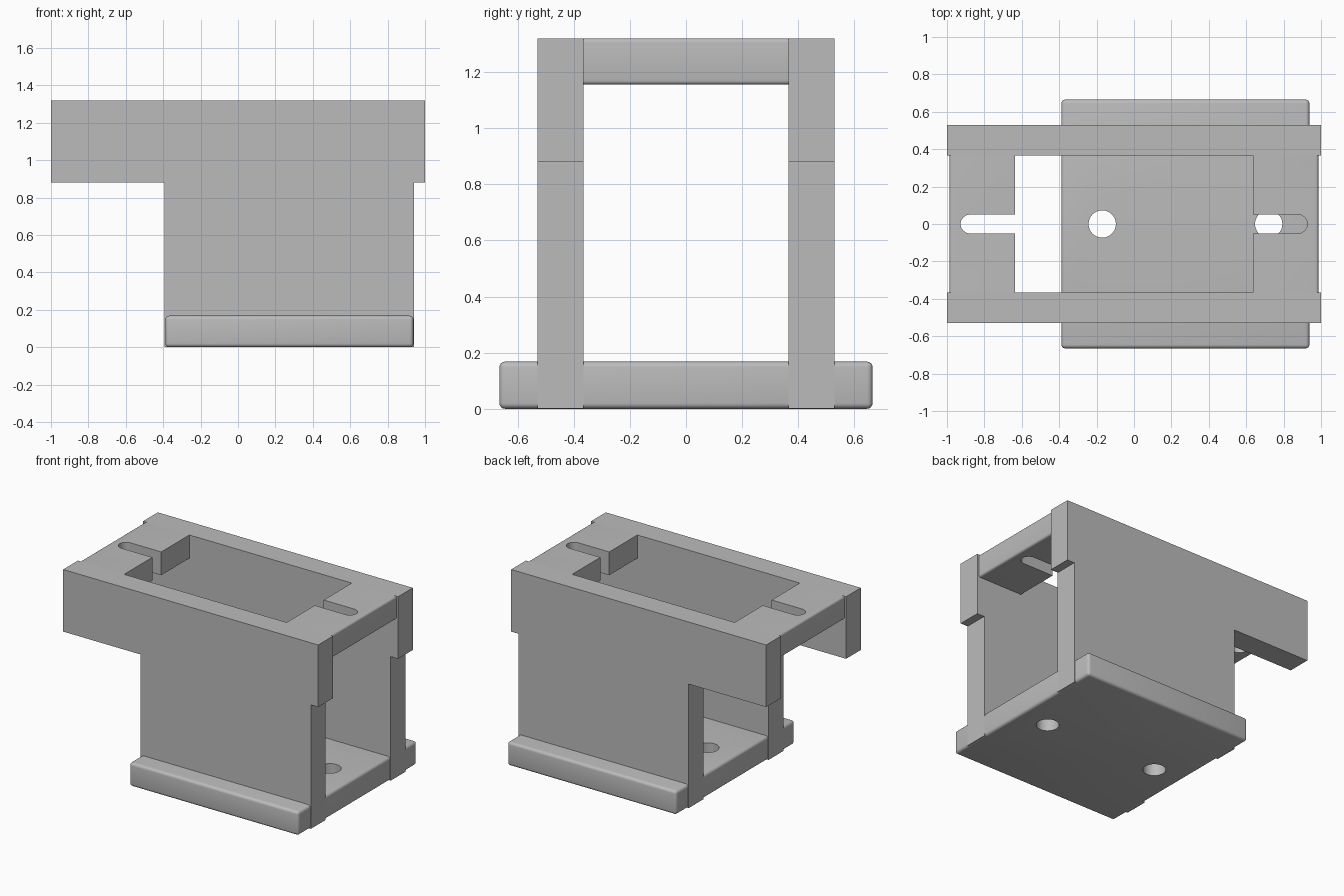
import bpy
import bmesh
from mathutils import Matrix, Vector

if "Cube" in bpy.data.objects:
    bpy.data.objects.remove(bpy.data.objects["Cube"], do_unlink=True)

GREY = (0.5, 0.5, 0.5, 1)
grey = bpy.data.materials.new("plain_grey")
grey.use_nodes = True
grey.diffuse_color = GREY
grey.node_tree.nodes["Principled BSDF"].inputs["Base Color"].default_value = GREY

WALL_IN, WALL_OUT, TOP = 0.365, 0.53, 1.32


def add_object(name, bm):
    bmesh.ops.recalc_face_normals(bm, faces=bm.faces)
    mesh = bpy.data.meshes.new(name)
    bm.to_mesh(mesh)
    bm.free()
    mesh.materials.append(grey)
    obj = bpy.data.objects.new(name, mesh)
    bpy.context.collection.objects.link(obj)
    return obj


def box(low, high):
    bm = bmesh.new()
    low, high = Vector(low), Vector(high)
    size = Matrix.Diagonal((high - low).to_4d())
    bmesh.ops.create_cube(bm, size=1, matrix=Matrix.Translation((low + high) / 2) @ size)
    return bm


def round_edges(bm, edges, width):
    bmesh.ops.bevel(bm, geom=edges, offset=width, segments=4, profile=0.5, affect='EDGES')


def cylinder(name, x, radius, z, depth):
    bm = bmesh.new()
    bmesh.ops.create_cone(bm, cap_ends=True, segments=48, radius1=radius, radius2=radius,
                          depth=depth, matrix=Matrix.Translation((x, 0, z)))
    return add_object(name, bm)


def cut(obj, cutter):
    mod = obj.modifiers.new("cut", 'BOOLEAN')
    mod.operation = 'DIFFERENCE'
    mod.solver = 'EXACT'
    mod.object = cutter
    cutter.hide_render = True
    cutter.hide_set(True)


def smooth(obj):
    bpy.ops.object.select_all(action='DESELECT')
    obj.select_set(True)
    bpy.context.view_layer.objects.active = obj
    for mod in list(obj.modifiers):
        bpy.ops.object.modifier_apply(modifier=mod.name)
    bpy.ops.object.shade_smooth_by_angle()


# Side walls: a T-shaped profile extruded across y
outline = [(-0.392, 0.001), (0.942, 0.001), (0.942, 0.88), (1, 0.88),
           (1, TOP), (-1, TOP), (-1, 0.88), (-0.392, 0.88)]
for name, side in (("front_wall", -1), ("back_wall", 1)):
    bm = bmesh.new()
    face = bm.faces.new([bm.verts.new((x, side * WALL_IN, z)) for x, z in outline])
    new = bmesh.ops.extrude_face_region(bm, geom=[face])["geom"]
    bmesh.ops.translate(bm, verts=[v for v in new if isinstance(v, bmesh.types.BMVert)],
                        vec=(0, side * (WALL_OUT - WALL_IN), 0))
    bm.faces.ensure_lookup_table()
    if face.is_valid and len([f for f in bm.faces if len(f.verts) > 4]) < 2:
        bm.faces.new([v for v in bm.verts if abs(v.co.y - side * WALL_IN) < 0.001])
    add_object(name, bm)

# Base plate with rounded edges and two bolt holes
bm = box((-0.388, -0.665, 0), (0.938, 0.665, 0.168))
round_edges(bm, bm.edges[:], 0.02)
base = add_object("base_plate", bm)
for i, x in enumerate((-0.17, 0.72)):
    cut(base, cylinder(f"bolt_hole_cutter_{i}", x, 0.073, 0.08, 0.5))
smooth(base)

# Top end plates, each with a rounded outer end and an open slot
for name, side in (("left_end_plate", 1), ("right_end_plate", -1)):
    inner, outer = side * 0.637, side * 0.986
    bm = box((min(inner, outer), -WALL_IN, 1.155), (max(inner, outer), WALL_IN, TOP))
    round_edges(bm, [e for e in bm.edges
                     if all(abs(v.co.x - outer) < 0.001 for v in e.verts)
                     and abs(e.verts[0].co.y - e.verts[1].co.y) > 0.1], 0.015)
    plate = add_object(name, bm)
    tip = side * 0.877
    mouth = side * 0.5
    slot = box((min(mouth, tip), -0.05, 1), (max(mouth, tip), 0.05, 1.5))
    cut(plate, cylinder(name + "_slot_end_cutter", tip, 0.05, 1.25, 0.6))
    cut(plate, add_object(name + "_slot_cutter", slot))
    smooth(plate)

# Remove the used cutters
for obj in [o for o in bpy.data.objects if "cutter" in o.name]:
    bpy.data.objects.remove(obj, do_unlink=True)
